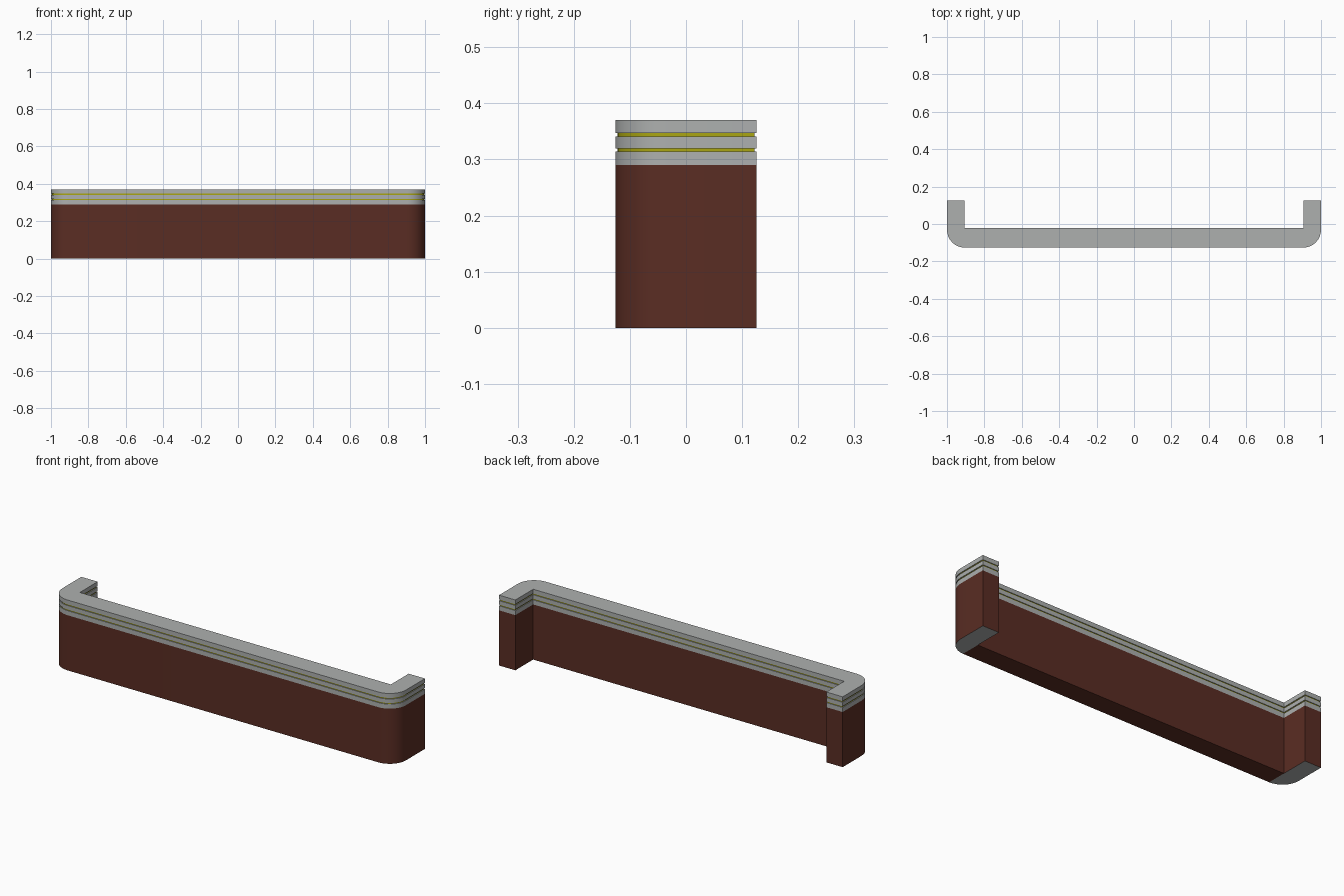
import bpy, bmesh, math

if "Cube" in bpy.data.objects:
    bpy.data.objects.remove(bpy.data.objects["Cube"])

def material(name, rgb):
    m = bpy.data.materials.new(name)
    m.diffuse_color = (*rgb, 1)
    m.use_nodes = True
    m.node_tree.nodes["Principled BSDF"].inputs["Base Color"].default_value = m.diffuse_color
    return m

BROWN = material("dark brown", (0.102, 0.026, 0.017))
GREY = material("light grey", (0.42, 0.435, 0.43))
YELLOW = material("yellow trim", (0.40, 0.38, 0.006))

FRONT, BACK, INNER_X, INNER_Y, R, SEG = -0.126, 0.126, 0.905, -0.022, 0.095, 8

def arm_outline(d):
    """Right arm with rounded corner: inner corner, arc from front to side, arm end."""
    pts = [(INNER_X + d, INNER_Y - d)]
    for i in range(SEG + 1):
        a = -math.pi / 2 + i * math.pi / 2 / SEG
        pts.append((1 - R + (R - d) * math.cos(a), FRONT + R + (R - d) * math.sin(a)))
    return pts + [(1 - d, BACK - d), (INNER_X + d, BACK - d)]

def u_layer(name, z0, z1, mats, d=0.0):
    """U-shaped slab; caps are split into two arms and a middle span."""
    bm = bmesh.new()
    right = arm_outline(d)
    left = [(-x, y) for x, y in right]
    low, high = [], []
    for ring, z in ((low, z0), (high, z1)):
        for pts in (right, left):
            ring.append([bm.verts.new((x, y, z)) for x, y in pts])
    for r, l in (low, high):
        bm.faces.new(r)
        bm.faces.new(l)
        bm.faces.new((r[0], l[0], l[1], r[1]))
    # side walls
    for k in (0, 1):
        n = len(right)
        for i in range(1, n):
            j = (i + 1) % n
            bm.faces.new((low[k][i], low[k][j], high[k][j], high[k][i]))
    for i in (0, 1):
        bm.faces.new((low[0][i], low[1][i], high[1][i], high[0][i]))
    bmesh.ops.recalc_face_normals(bm, faces=bm.faces[:])
    # grey undersides on the arms of a two-coloured layer
    if len(mats) > 1:
        for f in bm.faces:
            if f.normal.z < -0.5 and abs(f.calc_center_median().x) > 0.5:
                f.material_index = 1
    me = bpy.data.meshes.new(name)
    bm.to_mesh(me)
    bm.free()
    for m in mats:
        me.materials.append(m)
    ob = bpy.data.objects.new(name, me)
    bpy.context.collection.objects.link(ob)
    bpy.ops.object.select_all(action='DESELECT')
    ob.select_set(True)
    bpy.context.view_layer.objects.active = ob
    bpy.ops.object.shade_smooth_by_angle(angle=math.radians(30))

# counter body, then the banded top with recessed yellow trim
u_layer("counter_body", 0, 0.29, [BROWN, GREY])
u_layer("lower_band", 0.29, 0.314, [GREY])
u_layer("lower_trim", 0.314, 0.32, [YELLOW], 0.004)
u_layer("middle_band", 0.32, 0.341, [GREY])
u_layer("upper_trim", 0.341, 0.347, [YELLOW], 0.004)
u_layer("counter_top", 0.347, 0.37, [GREY])
